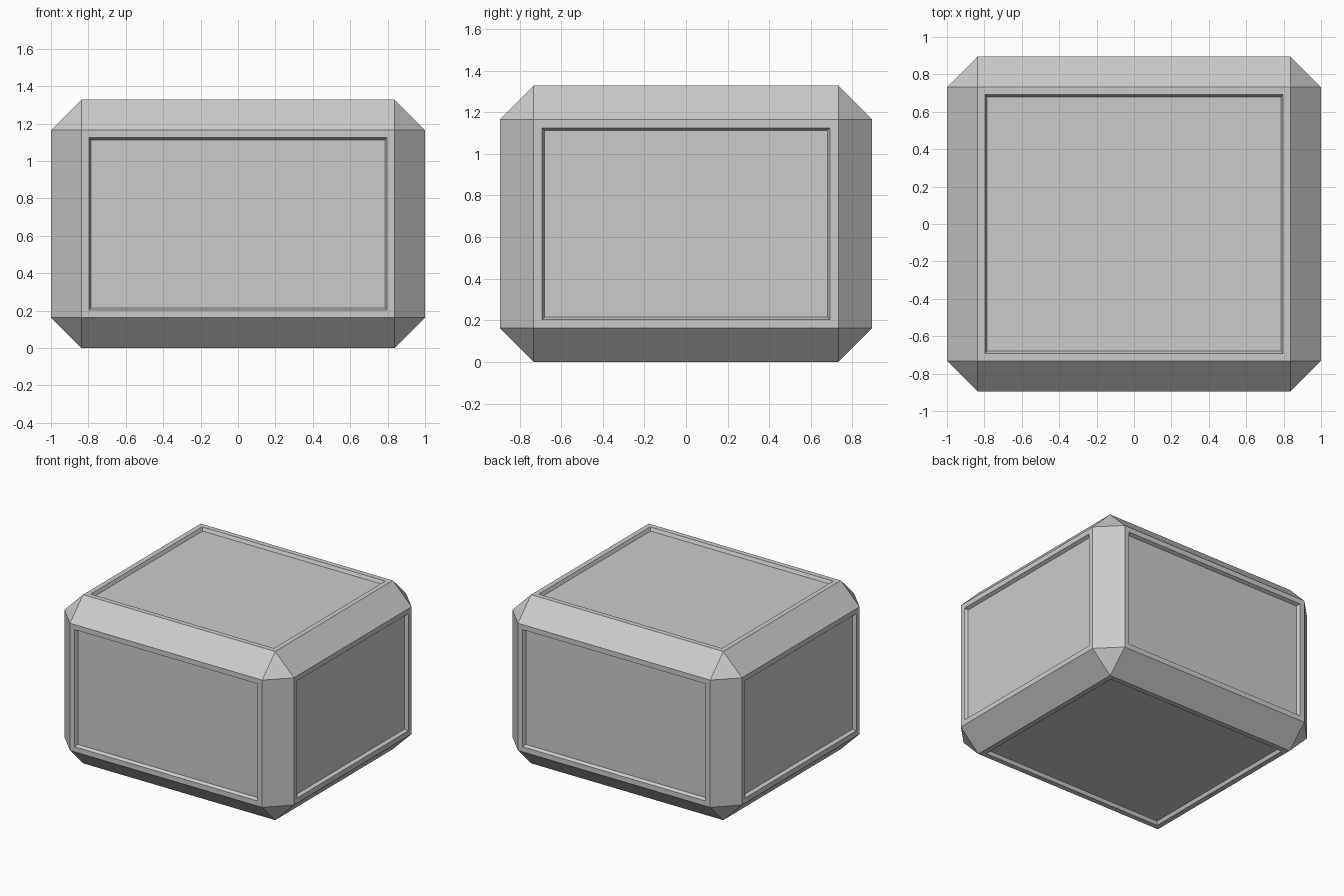
import bpy, bmesh
from mathutils import Matrix

if "Cube" in bpy.data.objects:
    bpy.data.objects.remove(bpy.data.objects["Cube"])

W, D, H = 2.0, 1.79, 1.328   # overall size
CHAMFER = 0.163

# Block
bm = bmesh.new()
bmesh.ops.create_cube(bm, size=1.0)
bmesh.ops.transform(bm, matrix=Matrix.Translation((0, 0, H / 2)) @ Matrix.Diagonal((W, D, H, 1)), verts=bm.verts)

# Wide flat chamfer on every edge
bmesh.ops.bevel(bm, geom=bm.edges[:], offset=CHAMFER, offset_type='OFFSET',
                segments=1, profile=0.5, affect='EDGES')
bm.normal_update()

# Recessed panel with sloped walls on each of the six main faces
panels = [f for f in bm.faces if max(abs(c) for c in f.normal) > 0.99]
bmesh.ops.inset_individual(bm, faces=panels, thickness=0.04, depth=0.0, use_even_offset=True)
bmesh.ops.inset_individual(bm, faces=panels, thickness=0.012, depth=-0.025, use_even_offset=True)

mesh = bpy.data.meshes.new("panelled_block")
bm.to_mesh(mesh)
bm.free()
obj = bpy.data.objects.new("panelled_block", mesh)
bpy.context.collection.objects.link(obj)
